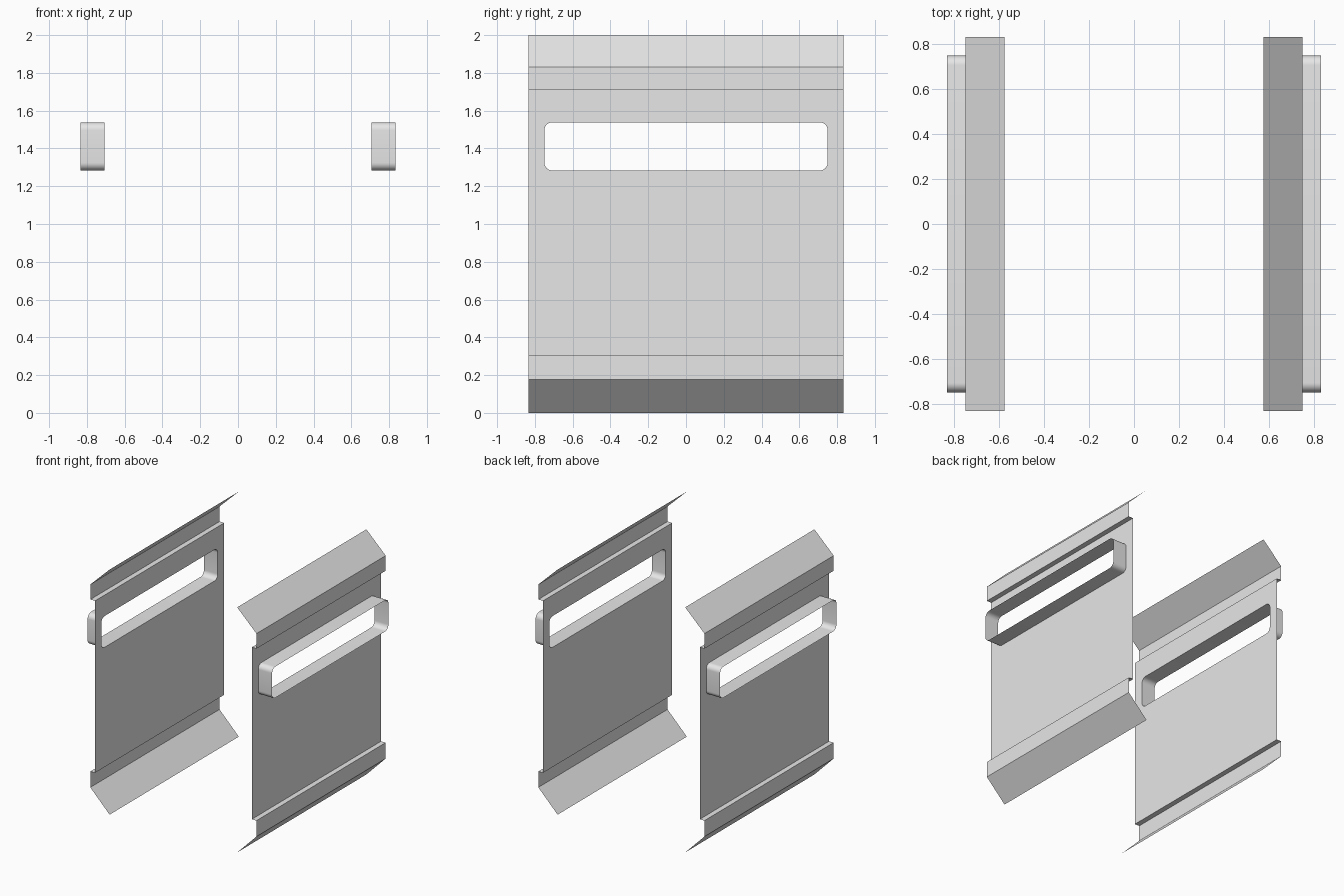
import bpy, bmesh, math

if "Cube" in bpy.data.objects:
    bpy.data.objects.remove(bpy.data.objects["Cube"])

HALF_Y = 0.833          # half length of the folded sheets
X_PANEL, X_RAIL, X_LIP, X_FRAME = 0.708, 0.75, 0.576, 0.833
Z_LOW, Z_HIGH = 0.306, 1.709   # recessed panel
WIN_Y, WIN_Z0, WIN_Z1, WIN_R = 0.75, 1.283, 1.538, 0.042

grey = bpy.data.materials.new("light_grey")
grey.diffuse_color = (0.8, 0.8, 0.8, 1)
grey.use_nodes = True
grey.node_tree.nodes["Principled BSDF"].inputs["Base Color"].default_value = grey.diffuse_color


def finish(name, bm, smooth=False):
    """Turn a bmesh into an object mirrored to the other side."""
    mesh = bpy.data.meshes.new(name)
    bm.to_mesh(mesh)
    bm.free()
    mesh.materials.append(grey)
    if smooth:
        mesh.polygons.foreach_set("use_smooth", [True] * len(mesh.polygons))
    ob = bpy.data.objects.new(name, mesh)
    bpy.context.collection.objects.link(ob)
    mod = ob.modifiers.new("mirror", 'MIRROR')
    mod.use_axis = (True, False, False)
    mod.use_clip = False
    mod.use_mirror_merge = False
    return ob


def folded_rail(name, profile):
    """Sheet bent along an (x, z) profile and run the full length in y."""
    bm = bmesh.new()
    rows = [[bm.verts.new((x, s * HALF_Y, z)) for s in (-1, 1)] for x, z in profile]
    for a, b in zip(rows, rows[1:]):
        bm.faces.new((a[0], a[1], b[1], b[0]))
    finish(name, bm)


def window_corners(steps=8):
    """Four rounded corners of the window, counter-clockwise in (y, z)."""
    corners = []
    for k, (sy, z) in enumerate(((1, WIN_Z1 - WIN_R), (-1, WIN_Z1 - WIN_R),
                                 (-1, WIN_Z0 + WIN_R), (1, WIN_Z0 + WIN_R))):
        arc = [math.pi / 2 * (k + i / steps) for i in range(steps + 1)]
        corners.append([(sy * (WIN_Y - WIN_R) + WIN_R * math.cos(a),
                         z + WIN_R * math.sin(a)) for a in arc])
    return corners


# bent rails above and below the panel
folded_rail("bottom_rail", [(X_LIP, 0), (X_RAIL, 0.176), (X_RAIL, Z_LOW), (X_PANEL, Z_LOW)])
folded_rail("top_rail", [(X_PANEL, Z_HIGH), (X_RAIL, Z_HIGH), (X_RAIL, 1.832), (X_LIP, 2)])

# recessed panel with the rounded window opening
bm = bmesh.new()
outer = [bm.verts.new((X_PANEL, y, z)) for y, z in
         ((HALF_Y, Z_HIGH), (-HALF_Y, Z_HIGH), (-HALF_Y, Z_LOW), (HALF_Y, Z_LOW))]
inner = [[bm.verts.new((X_PANEL, y, z)) for y, z in c] for c in window_corners()]
for k in range(4):
    n = (k + 1) % 4
    for a, b in zip(inner[k], inner[k][1:]):
        bm.faces.new((outer[k], b, a))
    bm.faces.new((outer[k], outer[n], inner[n][0], inner[k][-1]))
finish("side_panel", bm)

# window frame tube standing out from the panel
bm = bmesh.new()
loop = [p for c in window_corners() for p in c]
near = [bm.verts.new((X_PANEL, y, z)) for y, z in loop]
far = [bm.verts.new((X_FRAME, y, z)) for y, z in loop]
for i in range(len(loop)):
    j = (i + 1) % len(loop)
    bm.faces.new((near[i], near[j], far[j], far[i]))
finish("window_frame", bm, smooth=True)

# panel and rail faces point outwards
for name in ("side_panel", "top_rail", "bottom_rail"):
    mesh = bpy.data.objects[name].data
    if sum(p.normal.x * p.area for p in mesh.polygons) < 0:
        mesh.flip_normals()
